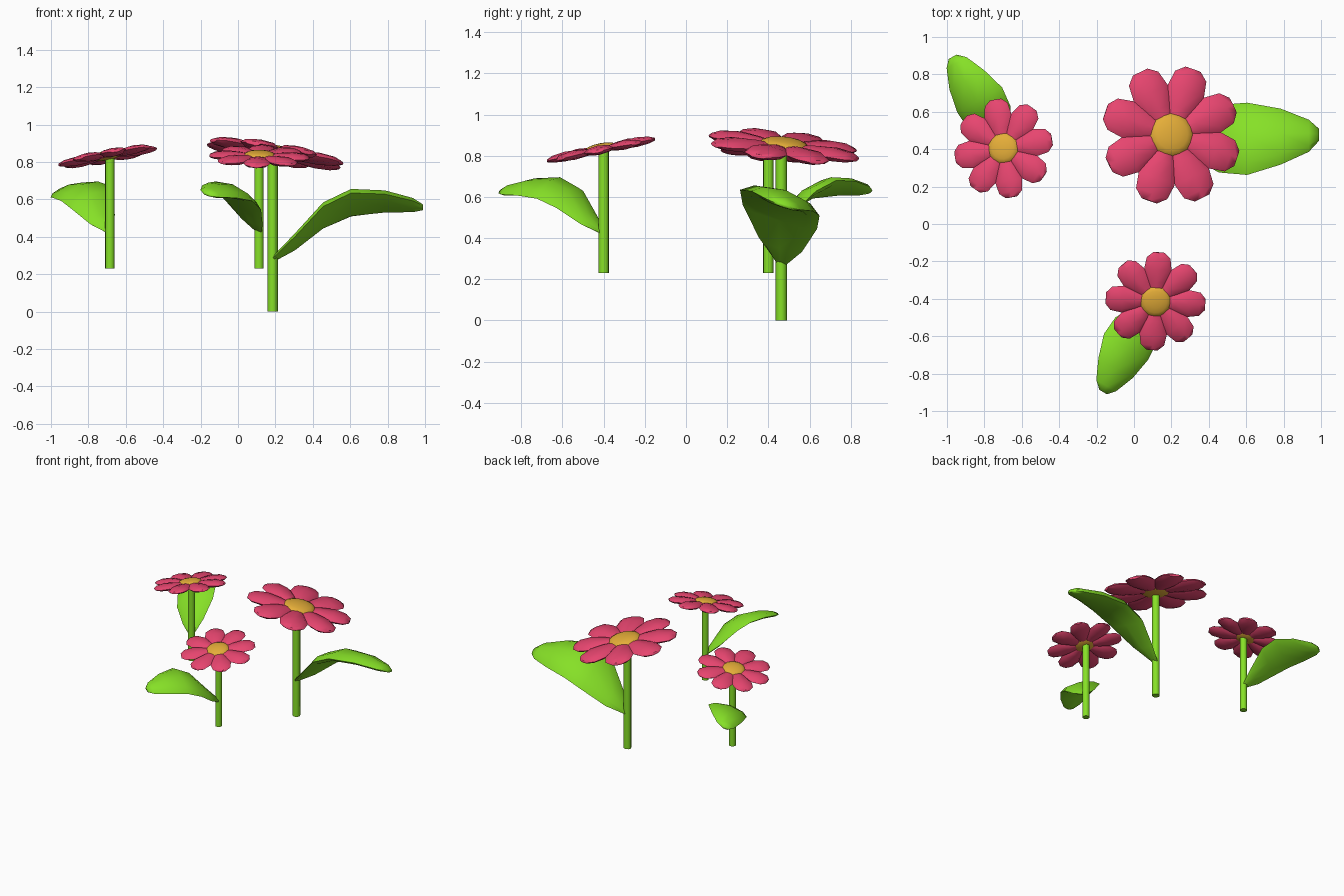
import bpy, bmesh
from math import sin, cos, pi, radians
from mathutils import Matrix, Vector

if "Cube" in bpy.data.objects:
    bpy.data.objects.remove(bpy.data.objects["Cube"])


def material(name, color):
    m = bpy.data.materials.new(name)
    m.diffuse_color = (*color, 1)
    m.use_nodes = True
    m.node_tree.nodes["Principled BSDF"].inputs["Base Color"].default_value = m.diffuse_color
    return m


GREEN = material("leaf green", (0.24, 0.75, 0.02))
PINK = material("petal pink", (0.80, 0.06, 0.16))
GOLD = material("centre gold", (0.78, 0.42, 0.04))


def finish(name, bm, mat, matrix, angle):
    bmesh.ops.recalc_face_normals(bm, faces=bm.faces)
    me = bpy.data.meshes.new(name)
    bm.to_mesh(me)
    bm.free()
    me.transform(matrix)
    me.materials.append(mat)
    ob = bpy.data.objects.new(name, me)
    bpy.context.collection.objects.link(ob)
    bpy.ops.object.select_all(action='DESELECT')
    ob.select_set(True)
    bpy.context.view_layer.objects.active = ob
    bpy.ops.object.shade_smooth_by_angle(angle=radians(angle))


# Skin lens-shaped rings along x; each station is (x, y, z, half width, half thickness)
def loft(bm, stations, sides=8, roll=0.0, bow=0.0, spin=0.0):
    rot = Matrix.Rotation(spin, 3, 'Z')
    rings = []
    for x, y, z, w, t in stations:
        ring = []
        for i in range(sides):
            a = 2 * pi * i / sides
            u, v = w * cos(a), t * sin(a) - bow * w * cos(a) ** 2
            p = Vector((x, y + u * cos(roll) - v * sin(roll),
                        z + u * sin(roll) + v * cos(roll)))
            ring.append(bm.verts.new(rot @ p))
        rings.append(ring)
    for r, s in zip(rings, rings[1:]):
        for i in range(sides):
            j = (i + 1) % sides
            bm.faces.new((r[i], r[j], s[j], s[i]))
    bm.faces.new(rings[0])
    bm.faces.new(rings[-1])


LEAF = [(0.0, 0, 0.28, 0.025, 0.015), (0.12, 0, 0.38, 0.11, 0.032),
        (0.27, 0, 0.525, 0.19, 0.042), (0.42, 0.0, 0.595, 0.203, 0.042),
        (0.60, 0.01, 0.598, 0.157, 0.037), (0.75, 0.012, 0.575, 0.09, 0.027),
        (0.803, 0.015, 0.56, 0.035, 0.012)]
PETAL = [(0.06, 0, 0, 0.032, 0.014), (0.15, 0, 0.002, 0.072, 0.027),
         (0.25, 0, 0.002, 0.103, 0.033), (0.335, 0, 0, 0.089, 0.024),
         (0.375, 0, -0.003, 0.044, 0.010)]


def flower(label, loc, scale, turn, stem):
    base = (Matrix.Translation(loc) @ Matrix.Rotation(radians(turn), 4, 'Z')
            @ Matrix.Scale(scale, 4))
    # Stem
    bm = bmesh.new()
    bmesh.ops.create_cone(bm, cap_ends=True, segments=8, radius1=stem / scale,
                          radius2=stem / scale, depth=0.835,
                          matrix=Matrix.Translation((0, 0, 0.4175)))
    finish(label + "_stem", bm, GREEN, base, 50)
    # Arching leaf
    bm = bmesh.new()
    loft(bm, LEAF, roll=radians(-18), bow=0.12)
    finish(label + "_leaf", bm, GREEN, base, 80)
    # Tilted head: ring of petals and a domed centre
    axis = Vector((-sin(radians(34)), cos(radians(34)), 0))
    head = (base @ Matrix.Translation((0.014, 0.013, 0.845))
            @ Matrix.Rotation(radians(11.5), 4, axis))
    bm = bmesh.new()
    for i in range(8):
        loft(bm, PETAL, spin=radians(26 + 45 * i))
    finish(label + "_petals", bm, PINK, head, 60)
    bm = bmesh.new()
    bmesh.ops.create_uvsphere(bm, u_segments=16, v_segments=8, radius=1,
                              matrix=Matrix.Translation((0, 0, 0.008))
                              @ Matrix.Diagonal((0.118, 0.118, 0.036, 1)))
    finish(label + "_centre", bm, GOLD, head, 60)


flower("large_flower", (0.185, 0.463, 0), 1.0, 0, 0.028)
flower("front_flower", (0.112, -0.40, 0.23), 0.71, -120, 0.026)
flower("left_flower", (-0.685, 0.40, 0.23), 0.71, 119, 0.026)
